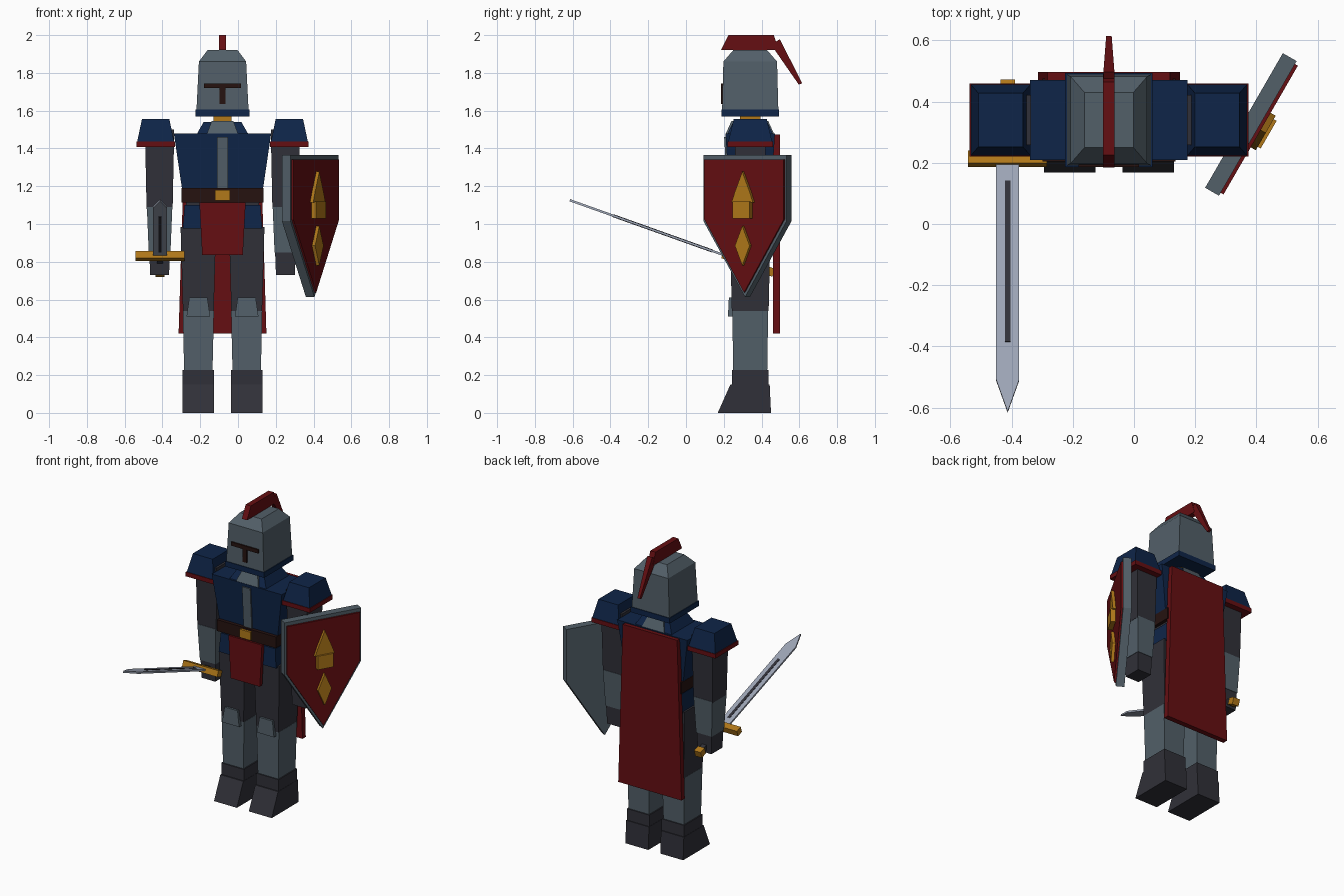
import bpy, bmesh
from math import sin, cos, radians
from mathutils import Vector, Matrix

cube = bpy.data.objects.get("Cube")
if cube:
    bpy.data.objects.remove(cube, do_unlink=True)


def material(name, r, g, b):
    m = bpy.data.materials.new(name)
    m.use_nodes = True
    m.diffuse_color = (r, g, b, 1)
    m.node_tree.nodes["Principled BSDF"].inputs["Base Color"].default_value = (r, g, b, 1)
    return m


STEEL = material("steel_grey", .085, .115, .14)
NAVY = material("navy_blue", .0045, .018, .065)
RED = material("deep_red", .13, .0045, .006)
GOLD = material("gold", .44, .19, .01)
DARK = material("charcoal", .03, .03, .04)
BROWN = material("dark_brown", .019, .006, .005)
BLADE = material("pale_steel", .34, .38, .47)

CX, CY = -.082, .34      # body axis


def loft(name, mat, ring_a, ring_b):
    """Closed solid between two matching rings of points."""
    bm = bmesh.new()
    a = [bm.verts.new(p) for p in ring_a]
    b = [bm.verts.new(p) for p in ring_b]
    bm.faces.new(a)
    bm.faces.new(b)
    for i in range(len(a)):
        j = (i + 1) % len(a)
        bm.faces.new((a[i], a[j], b[j], b[i]))
    bmesh.ops.recalc_face_normals(bm, faces=bm.faces)
    me = bpy.data.meshes.new(name)
    bm.to_mesh(me)
    bm.free()
    me.materials.append(mat)
    ob = bpy.data.objects.new(name, me)
    bpy.context.collection.objects.link(ob)
    return ob


def block(name, mat, z0, z1, size0, size1=None, x=CX, y=CY):
    """Upright tapered box, size0 at the bottom and size1 at the top."""
    def ring(s, z):
        return [(x + i * s[0] / 2, y + j * s[1] / 2, z)
                for i, j in ((-1, -1), (1, -1), (1, 1), (-1, 1))]
    return loft(name, mat, ring(size0, z0), ring(size1 or size0, z1))


def prism(name, mat, outline, w0, w1, frame, tip=1):
    """Outline in the frame's u, v plane, extruded along w."""
    return loft(name, mat, [frame @ Vector((u, v, w0)) for u, v in outline],
                [frame @ Vector((u, v, w1 if i == i else w0)) for i, (u, v) in enumerate(outline)])


def frame(origin, u, v, w):
    m = Matrix((u, v, w)).transposed().to_4x4()
    m.translation = origin
    return m


def rect(u, v0, v1):
    return [(-u, v0), (u, v0), (u, v1), (-u, v1)]


SIDE = frame((CX, 0, 0), (0, 1, 0), (0, 0, 1), (1, 0, 0))
FRONT = frame((CX, 0, 0), (1, 0, 0), (0, 0, 1), (0, 1, 0))

# Helmet with visor slit and crest
block("helmet_rim", NAVY, 1.57, 1.605, (.286, .306))
block("helmet", STEEL, 1.6, 1.86, (.276, .298), (.25, .284))
block("helmet_dome", STEEL, 1.86, 1.92, (.25, .284), (.16, .18))
prism("visor_slot", BROWN, rect(.099, 1.72, 1.745), .186, .2, FRONT)
prism("visor_breath_slot", BROWN, rect(.016, 1.635, 1.725), .186, .2, FRONT)
prism("crest", RED, [(.185, 1.92), (.49, 1.92), (.465, 2), (.225, 2)], -.019, .019, SIDE)


def tail_ring(y_a, z_a, y_b, z_b, half):
    return [(CX - half, y_a, z_a), (CX + half, y_a, z_a), (CX + half, y_b, z_b), (CX - half, y_b, z_b)]


loft("crest_tail", RED, tail_ring(.45, 1.95, .497, 1.978, .018), tail_ring(.597, 1.738, .615, 1.745, .009))

# Neck and torso
block("neck", GOLD, 1.53, 1.58, (.095, .11))
block("collar", NAVY, 1.478, 1.54, (.27, .24), (.2, .18))
block("gorget", STEEL, 1.478, 1.545, (.165, .255), (.115, .195), y=CY - .002)
block("chest", NAVY, 1.19, 1.48, (.43, .225), (.515, .262))
loft("chest_stripe", STEEL,
     [(CX + u, y, 1.19) for u, y in ((-.03, .218), (.03, .218), (.03, .24), (-.03, .24))],
     [(CX + u, y, 1.46) for u, y in ((-.03, .202), (.03, .202), (.03, .22), (-.03, .22))])
block("belt", BROWN, 1.115, 1.19, (.434, .27))
block("belt_buckle", GOLD, 1.125, 1.18, (.078, .03), y=.205)
block("hips", DARK, .96, 1.12, (.37, .2), (.39, .21))
block("tabard", RED, .835, 1.115, (.215, .025), (.245, .025), y=.205)
block("cape", RED, .42, 1.475, (.465, .035), (.4, .035), y=.479)

# Limbs, mirrored about the body axis
for side, s in (("left", 1), ("right", -1)):
    leg, arm = CX + s * .128, CX + s * .333
    block(side + "_hip_guard", NAVY, .975, 1.1, (.105, .25), (.085, .235), x=CX + s * .158)
    block(side + "_thigh", DARK, .54, .985, (.163, .195), (.188, .215), x=leg)
    block(side + "_shin_guard", STEEL, .22, .54, (.15, .18), (.165, .19), x=leg)
    block(side + "_knee_guard", STEEL, .51, .612, (.125, .05), (.095, .04), x=leg, y=.247)
    block(side + "_boot_cuff", DARK, .15, .226, (.165, .195), x=leg)
    prism(side + "_boot", DARK, [(.168, 0), (.45, 0), (.443, .15), (.235, .15)],
          s * .128 - .084, s * .128 + .084, SIDE)
    block(side + "_upper_arm", DARK, 1.08, 1.5, (.138, .15), (.155, .165), x=arm)
    block(side + "_forearm", STEEL, .85, 1.09, (.115, .13), (.135, .155), x=arm)
    block(side + "_hand", DARK, .73, .86, (.1, .115), (.11, .125), x=arm)
    pad = CX + s * .354
    block(side + "_shoulder_trim", RED, 1.408, 1.437, (.204, .24), x=pad)
    block(side + "_shoulder_pad", NAVY, 1.437, 1.555, (.195, .232), (.145, .175), x=pad)

# Shield, turned outward on the left arm
t = radians(60)
SHIELD = frame((.383, .325, 0), (cos(t), sin(t), 0), (0, 0, 1), (sin(t), -cos(t), 0))


def kite(half, top, shoulder, tip):
    return [(-half, top), (-half, shoulder), (0, tip), (half, shoulder), (half, top)]


prism("shield_back", STEEL, kite(.254, 1.365, 1.015, .613), -.027, .025, SHIELD)
prism("shield_face", RED, kite(.243, 1.342, 1.025, .637), .024, .036, SHIELD)
prism("emblem_point", GOLD, [(-.065, 1.115), (.065, 1.115), (.045, 1.17), (0, 1.277), (-.045, 1.17)], .035, .055, SHIELD)
prism("emblem_base", GOLD, rect(.052, 1.03, 1.12), .035, .066, SHIELD)
prism("emblem_diamond", GOLD, [(0, .78), (.045, .885), (0, .99), (-.045, .885)], .035, .055, SHIELD)

# Sword, pointing forward and up from the right hand
a = radians(19.6)
SWORD = frame((CX - .331, .21, .832), (1, 0, 0), (0, -cos(a), sin(a)), (0, sin(a), cos(a)))
prism("sword_blade", BLADE, rect(.0375, 0, .765)[:2] + [(.0375, .765), (0, .876), (-.0375, .765)],
      -.006, .006, SWORD)
prism("sword_fuller", DARK, rect(.009, .074, .634), -.008, .008, SWORD)
prism("sword_guard", GOLD, rect(.129, -.025, .018), -.02, .02, SWORD)
prism("sword_grip", DARK, rect(.016, -.24, 0), -.016, .016, SWORD)
prism("sword_pommel", GOLD, rect(.024, -.27, -.225), -.022, .022, SWORD)
